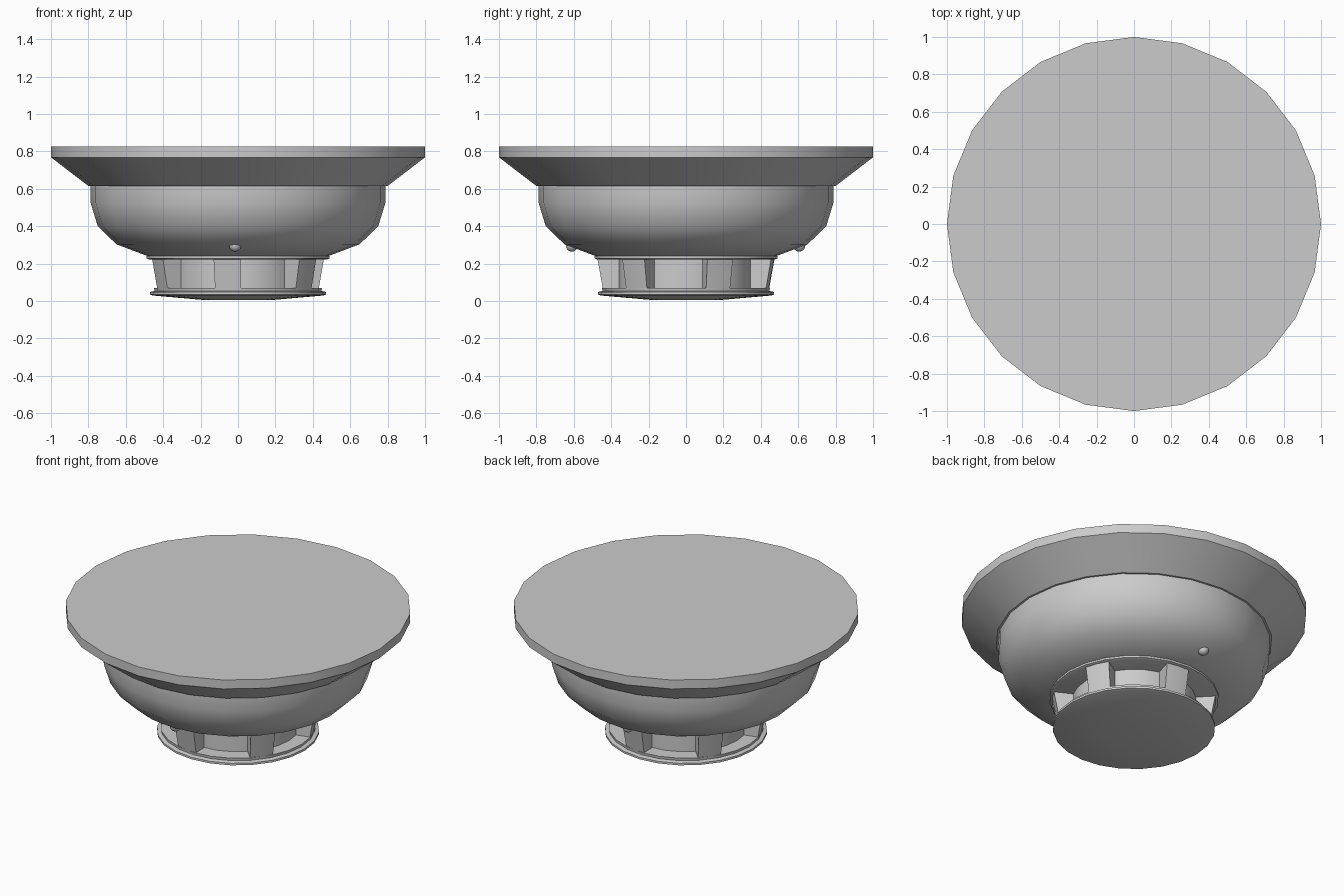
import bpy, bmesh, math
from mathutils import Vector

if "Cube" in bpy.data.objects:
    bpy.data.objects.remove(bpy.data.objects["Cube"])


def finish(name, bm):
    bmesh.ops.recalc_face_normals(bm, faces=bm.faces)
    mesh = bpy.data.meshes.new(name)
    bm.to_mesh(mesh)
    bm.free()
    ob = bpy.data.objects.new(name, mesh)
    bpy.context.collection.objects.link(ob)
    bpy.ops.object.select_all(action='DESELECT')
    ob.select_set(True)
    bpy.context.view_layer.objects.active = ob
    bpy.ops.object.shade_smooth_by_angle(angle=math.radians(30))
    return ob


def lathe(name, profile, sides=24):
    """Spin (radius, z) points around z and cap both ends."""
    bm = bmesh.new()
    rings = []
    for r, z in profile:
        rings.append([bm.verts.new((r * math.cos(2 * math.pi * i / sides),
                                    r * math.sin(2 * math.pi * i / sides), z))
                      for i in range(sides)])
    for a, b in zip(rings, rings[1:]):
        for i in range(sides):
            j = (i + 1) % sides
            bm.faces.new((a[i], a[j], b[j], b[i]))
    bm.faces.new(rings[0])
    bm.faces.new(rings[-1])
    return finish(name, bm)


def post(name, centre, half, z0, z1, r_in, r_bot, r_top, steps=2):
    """Curved wedge between two windows of the cage, wider at the top."""
    bm = bmesh.new()
    cols = []
    for i in range(steps + 1):
        a = math.radians(centre - half + 2 * half * i / steps)
        d = Vector((math.cos(a), math.sin(a), 0))
        cols.append([bm.verts.new(d * r + Vector((0, 0, z))) for r, z in
                     ((r_in, z0), (r_bot, z0), (r_top, z1), (r_in, z1))])
    for a, b in zip(cols, cols[1:]):
        for k in range(4):
            m = (k + 1) % 4
            bm.faces.new((a[k], a[m], b[m], b[k]))
    bm.faces.new(cols[0])
    bm.faces.new(cols[-1])
    return finish(name, bm)


# Mounting plate with sloped underside
lathe("mounting_plate", [(0.80, 0.615), (1.0, 0.768), (1.0, 0.825)])

# Rounded housing
lathe("housing", [(0.47, 0.235), (0.65, 0.303), (0.75, 0.40),
                  (0.788, 0.525), (0.788, 0.618)])

# Sensor cage: collar, inner core, posts, end cap
lathe("cage_collar", [(0.475, 0.222), (0.49, 0.228), (0.49, 0.24)])
lathe("cage_core", [(0.36, 0.055), (0.36, 0.23)])
for k in range(6):
    post(f"cage_post_{k + 1}", -37 + 60 * k, 9, 0.05, 0.228, 0.355, 0.442, 0.474)
lathe("cage_sill", [(0.445, 0.045), (0.449, 0.07)])
lathe("end_cap", [(0.17, 0.004), (0.455, 0.029), (0.47, 0.034),
                  (0.47, 0.047), (0.455, 0.053)])

# Indicator lamps on front and back
for name, y in (("front_lamp", -0.61), ("back_lamp", 0.605)):
    bm = bmesh.new()
    bmesh.ops.create_uvsphere(bm, u_segments=16, v_segments=10, radius=0.033)
    bmesh.ops.translate(bm, verts=bm.verts, vec=(-0.015, y, 0.297))
    finish(name, bm)
